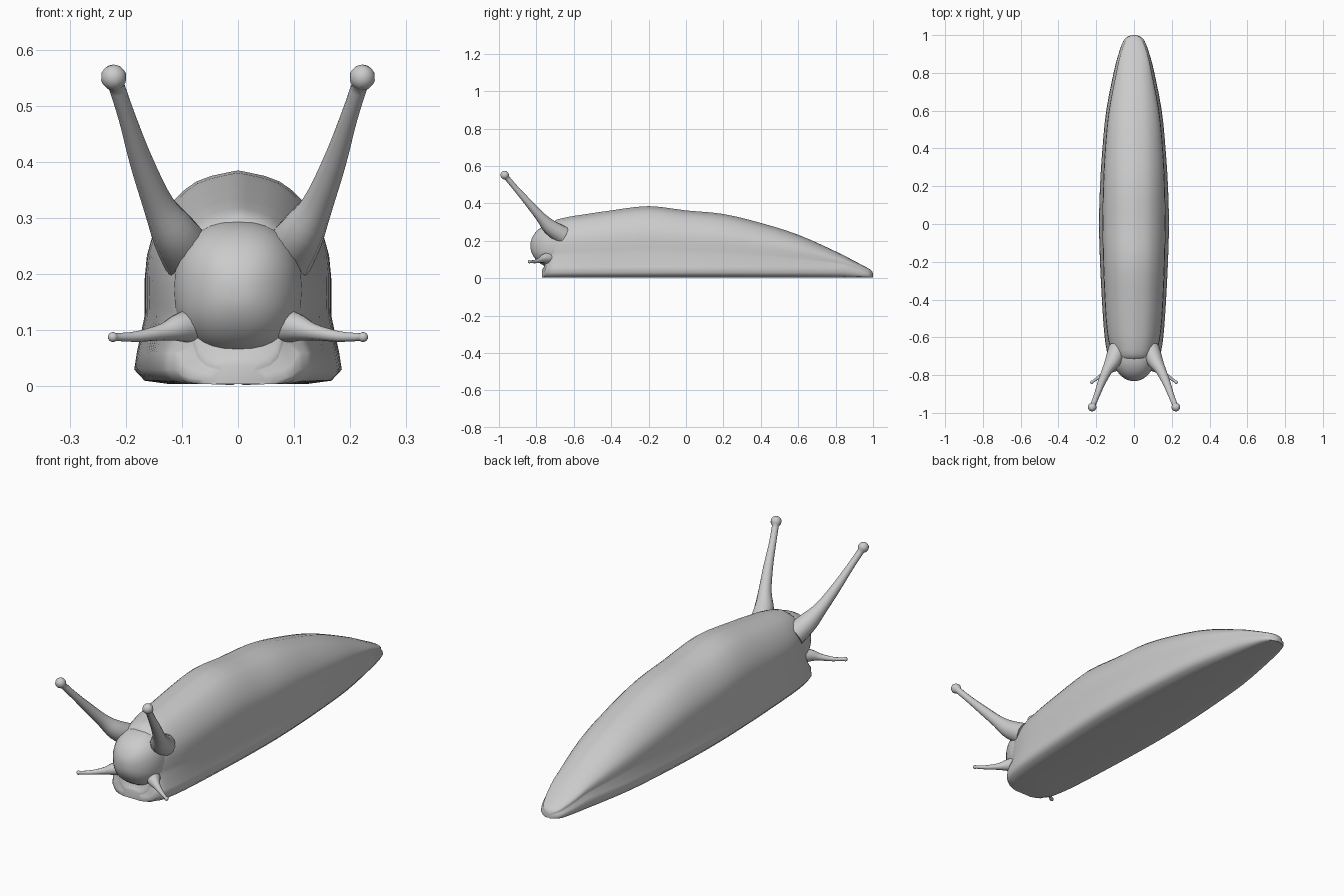
import bpy, bmesh, math
from mathutils import Vector

if "Cube" in bpy.data.objects:
    bpy.data.objects.remove(bpy.data.objects["Cube"])

skin = bpy.data.materials.new("slug_grey")
skin.diffuse_color = (0.6, 0.6, 0.6, 1)
skin.use_nodes = True
skin.node_tree.nodes["Principled BSDF"].inputs["Base Color"].default_value = skin.diffuse_color


def spline(pts, steps):
    """Catmull-Rom interpolation of equal-length tuples."""
    out = []
    for i in range(len(pts) - 1):
        a, b, c, d = (Vector(pts[min(max(i + k, 0), len(pts) - 1)]) for k in (-1, 0, 1, 2))
        for s in range(steps):
            t = s / steps
            out.append(0.5 * (2 * b + (c - a) * t + (2 * a - 5 * b + 4 * c - d) * t * t
                              + (3 * b - a - 3 * c + d) * t ** 3))
    out.append(Vector(pts[-1]))
    return out


def loft(name, rings, angle=60):
    """Skin a list of closed rings and cap both ends."""
    bm = bmesh.new()
    rows = [[bm.verts.new(p) for p in r] for r in rings]
    n = len(rows[0])
    for r0, r1 in zip(rows, rows[1:]):
        for i in range(n):
            bm.faces.new((r0[i], r0[(i + 1) % n], r1[(i + 1) % n], r1[i]))
    bm.faces.new(rows[0])
    bm.faces.new(rows[-1])
    bmesh.ops.recalc_face_normals(bm, faces=bm.faces)
    me = bpy.data.meshes.new(name)
    bm.to_mesh(me)
    bm.free()
    me.materials.append(skin)
    ob = bpy.data.objects.new(name, me)
    bpy.context.collection.objects.link(ob)
    bpy.ops.object.select_all(action='DESELECT')
    ob.select_set(True)
    bpy.context.view_layer.objects.active = ob
    bpy.ops.object.shade_smooth_by_angle(angle=math.radians(angle))
    return ob


def tube(name, path, side, sides=12):
    """Tapered tube along (x, y, z, radius) points."""
    pts = [(Vector((side * p[0], p[1], p[2])), p[3]) for p in path]
    rings = []
    for i, (c, r) in enumerate(pts):
        d = (pts[min(i + 1, len(pts) - 1)][0] - pts[max(i - 1, 0)][0]).normalized()
        u = d.cross(Vector((0, 0, 1))).normalized()
        v = d.cross(u)
        rings.append([c + r * (math.cos(a) * u + math.sin(a) * v)
                      for a in (2 * math.pi * k / sides for k in range(sides))])
    return loft(name, rings)


def ball_end(path, radius):
    """Append a rounded bulb to the end of a tube path."""
    end = Vector(path[-1][:3])
    d = (end - Vector(path[-2][:3])).normalized()
    for k in range(1, 8):
        a = math.pi * (0.2 + 0.79 * k / 7)
        p = end + d * radius * (0.8 - math.cos(a))
        path.append((*p, radius * math.sin(a)))
    return path


# body: (y, foot half width, back half width, height)
stations = [(-0.77, 0.05, 0.03, 0.045), (-0.755, 0.10, 0.07, 0.08), (-0.735, 0.122, 0.09, 0.22),
            (-0.71, 0.135, 0.108, 0.30), (-0.64, 0.15, 0.128, 0.325), (-0.55, 0.16, 0.142, 0.34),
            (-0.4, 0.17, 0.152, 0.362), (-0.2, 0.18, 0.16, 0.385), (0, 0.185, 0.163, 0.362),
            (0.2, 0.18, 0.16, 0.343), (0.4, 0.167, 0.15, 0.295), (0.6, 0.147, 0.13, 0.232),
            (0.8, 0.108, 0.092, 0.143), (0.9, 0.082, 0.07, 0.092), (0.97, 0.056, 0.045, 0.055),
            (0.992, 0.032, 0.025, 0.04), (1.0, 0.01, 0.008, 0.025)]
# upper arch: (share of half width, share of height above the foot)
arch = spline([(1.02, 0.22), (1.0, 0.55), (0.80, 0.78), (0.46, 0.94), (0.0, 1.0)], 3)
rings = []
for y, foot, back, h in spline(stations, 3):
    f = min(0.06, h * 0.5)
    half = [(foot * 0.65, 0.004), (foot * 0.9, f * 0.17), (foot, f * 0.5), (foot * 0.975, f)]
    half += [(back * a, f + (h - f) * b) for a, b in arch]
    rings.append([(x, y, z) for x, z in half] + [(-x, y, z) for x, z in half[-2::-1]])
loft("body", rings, 70)

# head: squarish ellipsoid in front of the body
rings = []
for k in range(1, 20):
    t = math.pi * k / 20
    s = math.sin(t)
    ring = []
    for j in range(32):
        a = 2 * math.pi * j / 32
        c, n = math.cos(a), math.sin(a)
        x = 0.115 * s * math.copysign(abs(c) ** 0.85, c)
        z = 0.173 + 0.122 * s * math.copysign(abs(n) ** 0.85, n)
        ring.append((x, -0.69 - 0.142 * math.cos(t), z))
    rings.append(ring)
loft("head", rings)

# eye stalks and feelers on both sides
stalk = [(0.085, -0.66, 0.23, 0.05), (0.112, -0.725, 0.272, 0.042), (0.142, -0.775, 0.325, 0.028),
         (0.172, -0.84, 0.40, 0.021), (0.198, -0.91, 0.48, 0.0155), (0.217, -0.958, 0.537, 0.0145)]
feeler = [(0.07, -0.72, 0.11, 0.035), (0.105, -0.757, 0.105, 0.025), (0.135, -0.778, 0.097, 0.015),
          (0.18, -0.807, 0.089, 0.0095), (0.217, -0.833, 0.088, 0.007)]
for side, label in ((-1, "left"), (1, "right")):
    tube(label + "_eye_stalk", ball_end([tuple(p) for p in spline(stalk, 4)], 0.023), side)
    tube(label + "_feeler", ball_end([tuple(p) for p in spline(feeler, 4)], 0.009), side)
